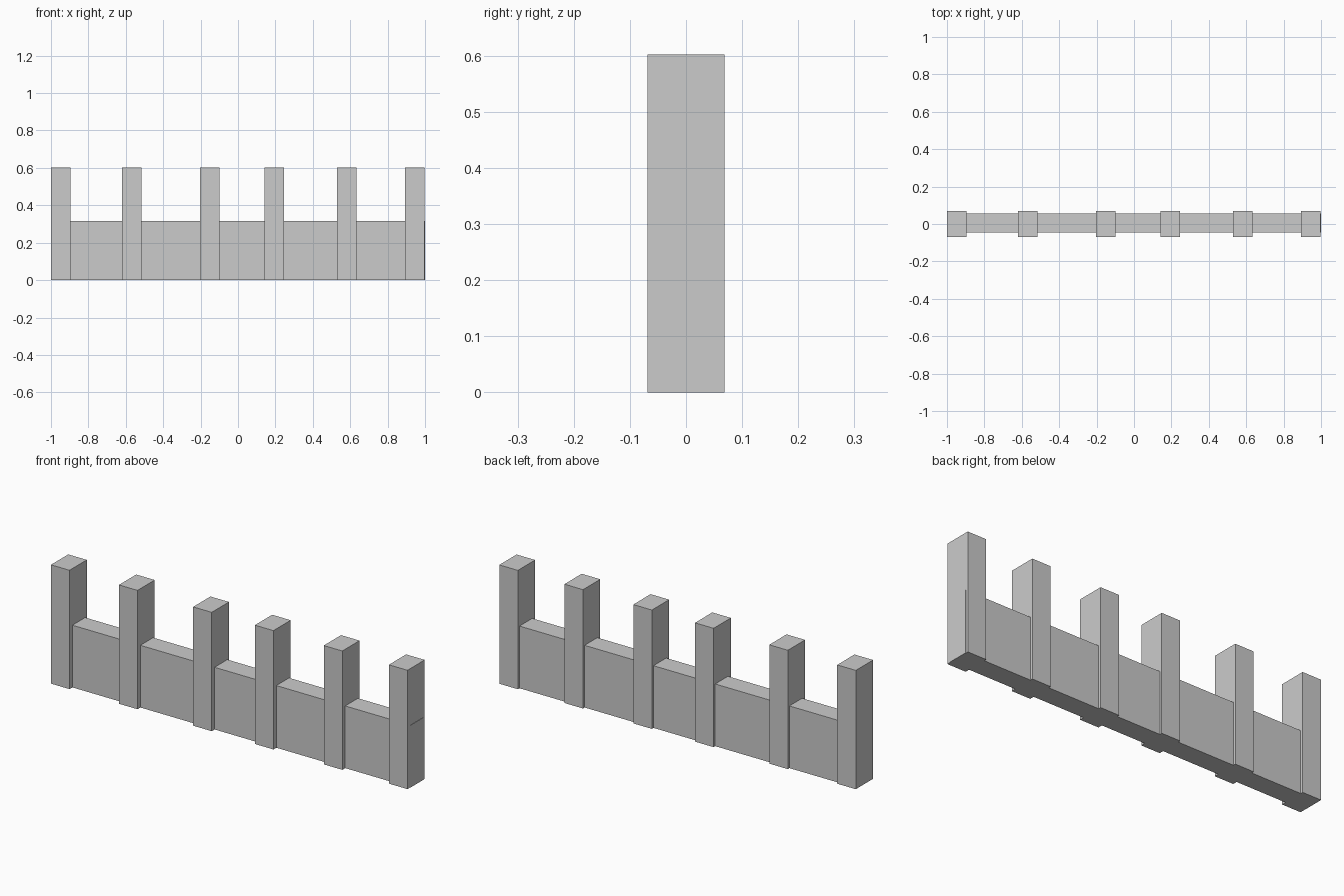
import bpy

if "Cube" in bpy.data.objects:
    bpy.data.objects.remove(bpy.data.objects["Cube"])


def box(name, x0, x1, y0, y1, z0, z1):
    bpy.ops.mesh.primitive_cube_add(
        size=1, location=((x0 + x1) / 2, (y0 + y1) / 2, (z0 + z1) / 2))
    obj = bpy.context.object
    obj.name = name
    obj.scale = (x1 - x0, y1 - y0, z1 - z0)
    bpy.ops.object.transform_apply(location=False, rotation=False, scale=True)
    return obj


# Low wall running the full length, ending flush with the last post
box("low_wall", -0.95, 1.0, -0.046, 0.056, 0, 0.315)

# Six square posts, slightly unevenly spaced
POST_WIDTH = 0.104
for i, left in enumerate((-1.0, -0.619, -0.203, 0.143, 0.529, 0.894)):
    right = min(left + POST_WIDTH, 0.999)
    box(f"post_{i + 1}", left, right, -0.069, 0.069, 0, 0.602)
